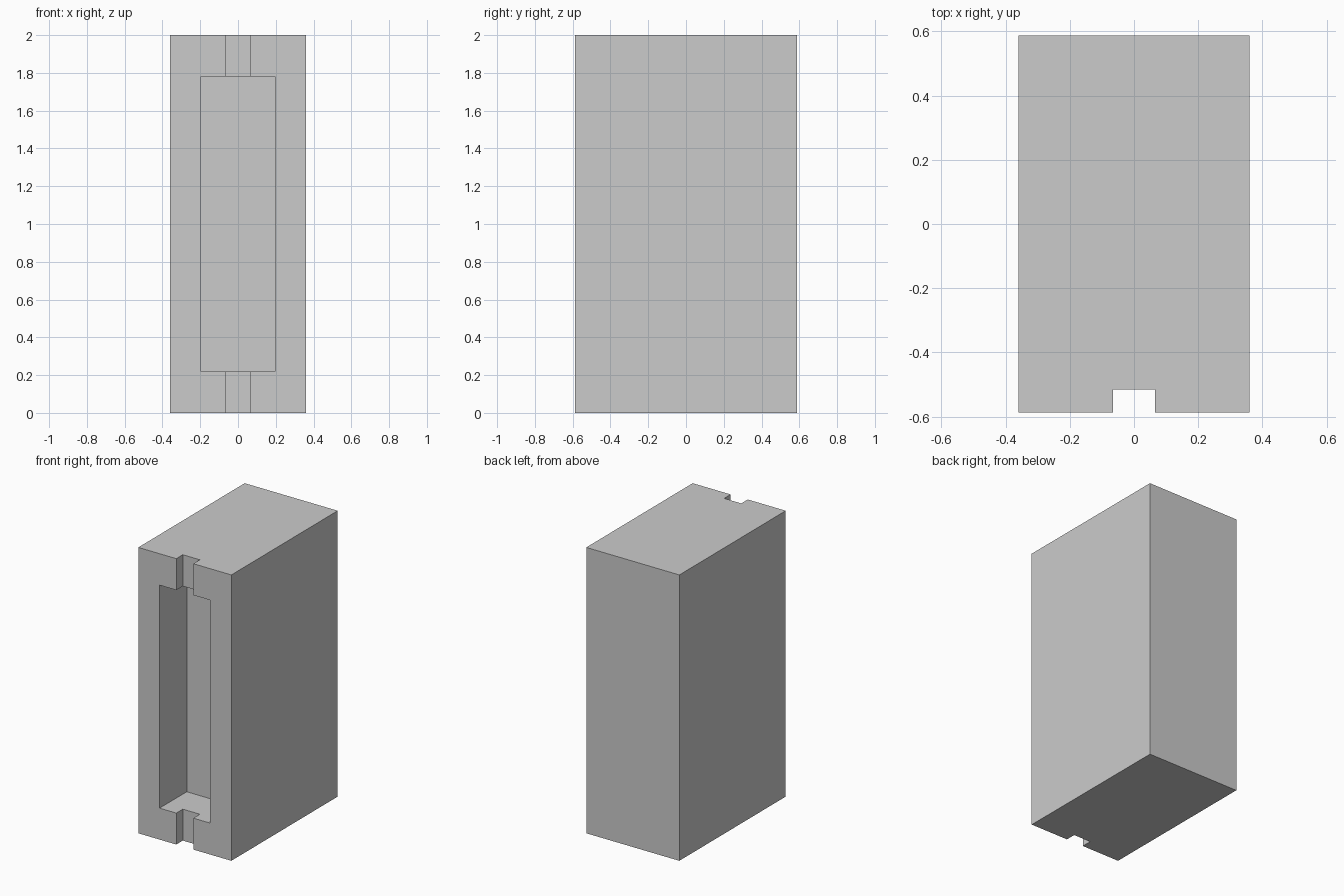
import bpy
import bmesh
from mathutils import Matrix, Vector

if "Cube" in bpy.data.objects:
    bpy.data.objects.remove(bpy.data.objects["Cube"])


def box(name, lo, hi):
    """Axis-aligned box object between two corners."""
    lo, hi = Vector(lo), Vector(hi)
    bm = bmesh.new()
    bmesh.ops.create_cube(bm, size=1, matrix=Matrix.Translation((lo + hi) / 2)
                          @ Matrix.Diagonal((*(hi - lo), 1)))
    mesh = bpy.data.meshes.new(name)
    bm.to_mesh(mesh)
    bm.free()
    obj = bpy.data.objects.new(name, mesh)
    bpy.context.collection.objects.link(obj)
    return obj


W, D, H = 0.36, 0.588, 2.0   # half width, half depth, height

# Solid block
body = box("block_body", (-W, -D, 0), (W, D, H))

# Deep front pocket, and shallow groove running the full height
cutters = [
    box("pocket_cutter", (-0.195, -D - 0.1, 0.22), (0.195, -D + 0.30, 1.78)),
    box("groove_cutter", (-0.066, -D - 0.2, -0.1), (0.066, -D + 0.072, H + 0.1)),
]
for cutter in cutters:
    cutter.hide_render = True
    mod = body.modifiers.new(cutter.name, 'BOOLEAN')
    mod.operation = 'DIFFERENCE'
    mod.solver = 'EXACT'
    mod.object = cutter

# Bake the cuts and discard the cutters
bpy.context.view_layer.update()
depsgraph = bpy.context.evaluated_depsgraph_get()
cut_mesh = bpy.data.meshes.new_from_object(body.evaluated_get(depsgraph))
body.modifiers.clear()
body.data = cut_mesh
for cutter in cutters:
    bpy.data.objects.remove(cutter)
